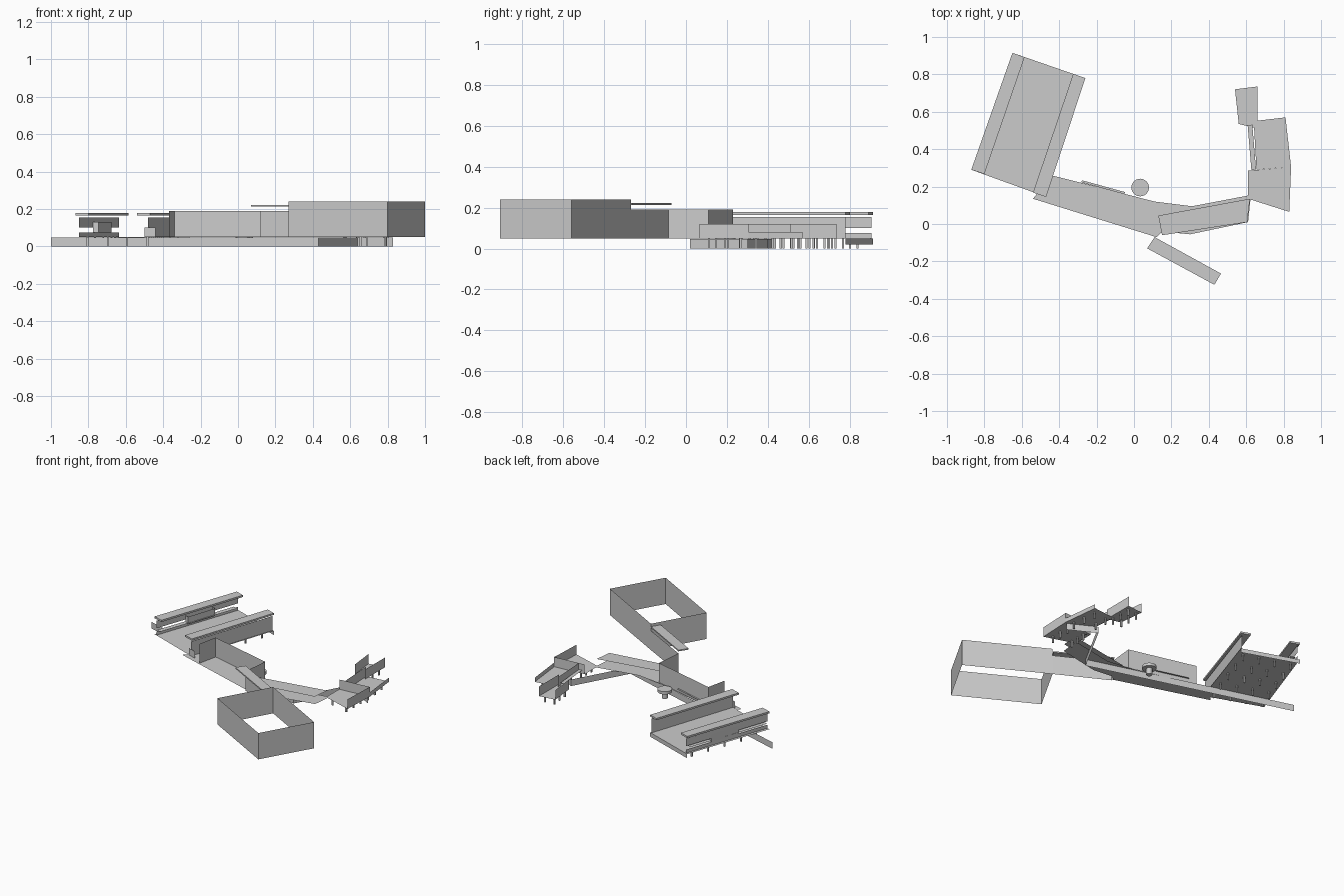
import bpy, math
from mathutils import Vector

if "Cube" in bpy.data.objects:
    bpy.data.objects.remove(bpy.data.objects["Cube"])


def mesh(name, verts, faces):
    me = bpy.data.meshes.new(name)
    me.from_pydata(verts, [], faces)
    me.update()
    ob = bpy.data.objects.new(name, me)
    bpy.context.collection.objects.link(ob)
    return ob


def sheet(name, pts, z):
    """Flat horizontal panel from an outline."""
    return mesh(name, [(x, y, z) for x, y in pts], [list(range(len(pts)))])


def wall(name, pts, z0, z1, closed=False):
    """Thin upright wall along a path."""
    n = len(pts)
    v = [(x, y, z0) for x, y in pts] + [(x, y, z1) for x, y in pts]
    f = [(i, (i + 1) % n, n + (i + 1) % n, n + i) for i in range(n if closed else n - 1)]
    return mesh(name, v, f)


def slab(name, pts, z0, z1):
    """Solid panel from an outline."""
    n = len(pts)
    ob = wall(name, pts, z0, z1, True)
    v = [tuple(p.co) for p in ob.data.vertices]
    f = [tuple(p.vertices) for p in ob.data.polygons]
    f += [tuple(reversed(range(n))), tuple(range(n, 2 * n))]
    ob.data.clear_geometry()
    ob.data.from_pydata(v, [], f)
    return ob


def strip(a, b, w):
    """Rectangle outline of width w centred on the line a-b."""
    a, b = Vector(a), Vector(b)
    d = (b - a).normalized()
    s = Vector((-d.y, d.x)) * w / 2
    return [tuple(p) for p in (a - s, b - s, b + s, a + s)]


def stilts(name, quad, us, vs, z=0.05, r=0.005):
    """Grid of square posts spread over a four-cornered deck."""
    p = [Vector(c) for c in quad]
    for u in us:
        for w in vs:
            c = p[0].lerp(p[1], u).lerp(p[3].lerp(p[2], u), w)
            slab(name, [(c.x - r, c.y - r), (c.x + r, c.y - r),
                        (c.x + r, c.y + r), (c.x - r, c.y + r)], 0, z)


# Large open hall and the wall leading from it around the walkway
wall("hall_walls", [(0.80, -0.91), (1.0, -0.56), (0.47, -0.27), (0.27, -0.62)], 0.05, 0.24, True)
wall("passage_wall", [(0.47, -0.27), (0.12, -0.085), (0.14, 0.11),
                      (-0.34, 0.23), (-0.37, 0.09)], 0.05, 0.19)
slab("passage_roof", [(0.07, -0.13), (0.43, -0.325), (0.465, -0.265), (0.11, -0.07)], 0.213, 0.222)

# Curved main walkway
sheet("walkway_deck", [(-0.54, 0.135), (0.12, -0.07), (0.15, -0.04), (0.30, -0.055),
                       (0.61, 0.01), (0.625, 0.155), (0.31, 0.095), (0.11, 0.12),
                       (-0.28, 0.22), (-0.44, 0.26)], 0.048)
sheet("bridge_roof", [(0.13, 0.045), (0.15, -0.06), (0.605, 0.01), (0.62, 0.135)], 0.10)

# Quay wall that runs below everything
wall("quay_wall", [(-1.0, 0.44), (0.43, 0.02), (0.64, 0.40), (0.83, 0.30)], 0, 0.047)

# Round lookout and handrail behind the walkway
bpy.ops.mesh.primitive_cylinder_add(vertices=32, radius=0.047, depth=0.02, location=(0.033, 0.195, 0.055))
bpy.context.object.name = "round_lookout"
bpy.ops.object.shade_smooth_by_angle()
bpy.ops.mesh.primitive_cylinder_add(vertices=16, radius=0.02, depth=0.045, location=(0.033, 0.195, 0.0225))
bpy.context.object.name = "lookout_stem"
sheet("walkway_bench", strip((-0.28, 0.228), (-0.05, 0.165), 0.012), 0.075)

# Large platform with two roofed sides
plat = [(-0.87, 0.29), (-0.47, 0.145), (-0.26, 0.78), (-0.65, 0.915)]
sheet("platform_deck", plat, 0.05)
wall("platform_end_skirt", [(-0.26, 0.78), (-0.65, 0.915)], 0.02, 0.05)
slab("left_roof", [plat[0], (-0.80, 0.267), (-0.585, 0.892), plat[3]], 0.165, 0.178)
slab("right_roof", [(-0.54, 0.168), plat[1], plat[2], (-0.325, 0.803)], 0.165, 0.178)
la, lb = (-0.85, 0.284), (-0.635, 0.908)
wall("left_upper_wall", [la, lb], 0.10, 0.155)
wall("left_lower_wall", [la, lb], 0.05, 0.075)
sheet("left_shelf", strip((-0.835, 0.285), (-0.63, 0.87), 0.035), 0.085)
wall("left_kiosk", strip((-0.76, 0.50), (-0.69, 0.71), 0.03), 0.075, 0.13, True)
wall("right_wall", [(-0.48, 0.15), (-0.27, 0.78)], 0.05, 0.155)
wall("right_end_panel", [(-0.50, 0.155), (-0.44, 0.135)], 0.05, 0.10)
stilts("platform_stilt", plat, (0.1, 0.37, 0.63, 0.9), (0.12, 0.3, 0.5, 0.7, 0.9))

# Stepped station decks on the right
low = [(0.61, 0.135), (0.83, 0.065), (0.84, 0.305), (0.61, 0.285)]
mid = [(0.655, 0.29), (0.84, 0.305), (0.81, 0.57), (0.64, 0.55)]
top = [(0.56, 0.535), (0.66, 0.51), (0.66, 0.735), (0.54, 0.72)]
for name, quad in (("lower_station", low), ("middle_station", mid), ("upper_station", top)):
    sheet(name + "_deck", quad, 0.05)
    stilts(name + "_stilt", quad, (0.2, 0.8), (0.15, 0.5, 0.85))
wall("lower_parapet", low[1:], 0.05, 0.12)
wall("middle_parapet", [mid[0], mid[3]], 0.05, 0.12)
wall("middle_outer_rail", mid[1:3], 0.05, 0.08)
wall("upper_left_parapet", [top[0], top[3]], 0.05, 0.12)
wall("upper_right_parapet", top[1:3], 0.05, 0.12)
sheet("station_ledge", strip((0.64, 0.29), (0.62, 0.53), 0.025), 0.075)
